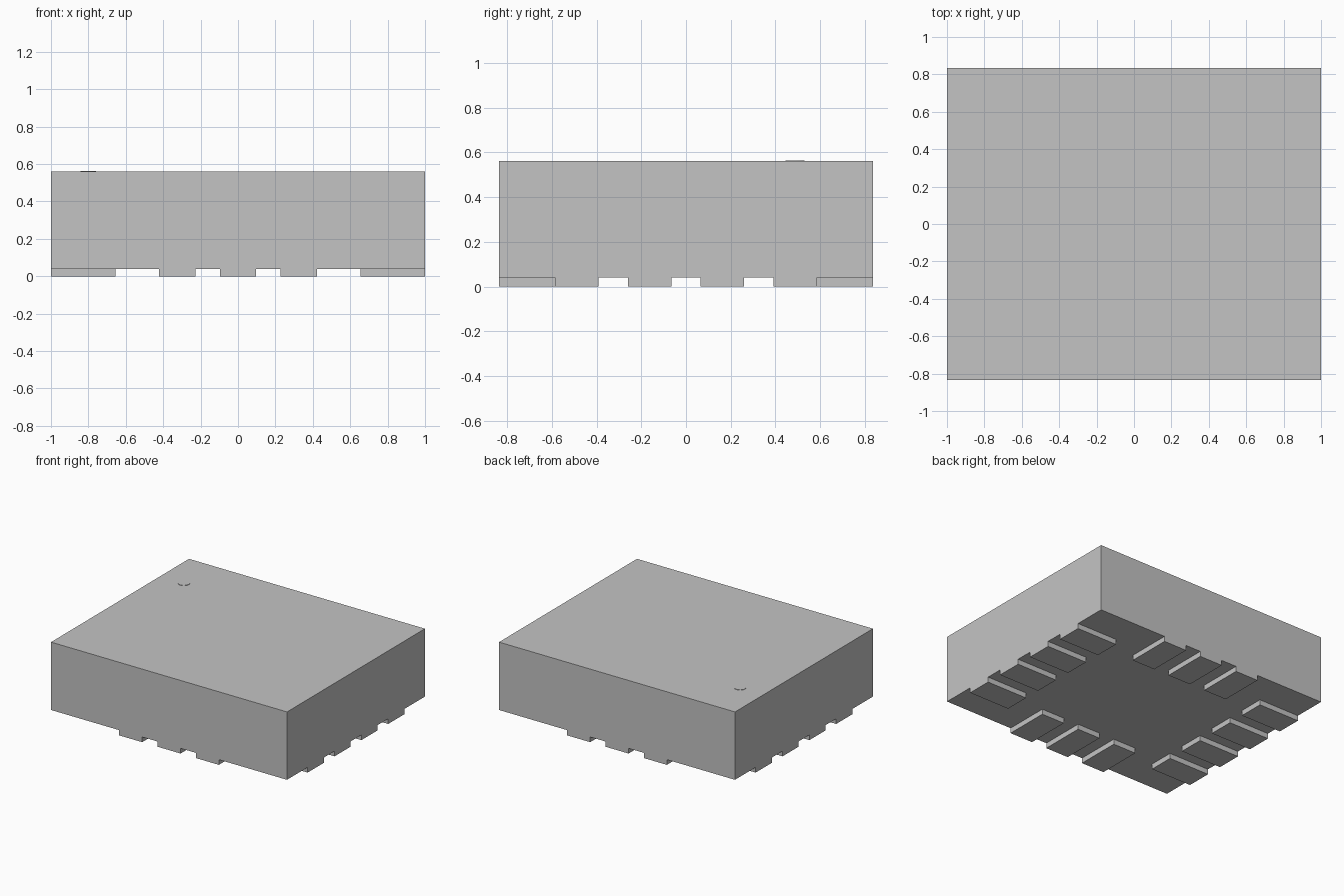
import bpy

cube = bpy.data.objects.get("Cube")
if cube:
    bpy.data.objects.remove(cube, do_unlink=True)

HALF_X, HALF_Y = 1.0, 0.835
BASE, TOP = 0.04, 0.56
PAD_W, PAD_L, PITCH = 0.195, 0.345, 0.325

grey = bpy.data.materials.new("plain grey")
grey.use_nodes = True
colour = (0.55, 0.55, 0.55, 1)
grey.diffuse_color = colour
grey.node_tree.nodes["Principled BSDF"].inputs["Base Color"].default_value = colour


def box(name, centre, size):
    bpy.ops.mesh.primitive_cube_add(size=1, location=centre)
    ob = bpy.context.object
    ob.name = name
    ob.scale = size
    bpy.ops.object.transform_apply(location=False, rotation=False, scale=True)
    ob.data.materials.append(grey)
    return ob


# Package body
box("body", (0, 0, (BASE + TOP) / 2), (2 * HALF_X, 2 * HALF_Y, TOP - BASE))

# Contact pads, flush with the body edges: three front and back, four each side
for side, front_name, side_name in ((-1, "front", "right"), (1, "back", "left")):
    for i in range(3):
        box(f"{front_name}_pad_{i + 1}",
            ((i - 1) * PITCH, side * (HALF_Y - PAD_L / 2), BASE / 2),
            (PAD_W, PAD_L, BASE))
    for i in range(4):
        box(f"{side_name}_pad_{i + 1}",
            (side * (HALF_X - PAD_L / 2), (i - 1.5) * PITCH, BASE / 2),
            (PAD_L, PAD_W, BASE))

# Thin round orientation dot on the top face
bpy.ops.mesh.primitive_cylinder_add(vertices=32, radius=0.042, depth=0.006,
                                    location=(-0.8, 1.5 * PITCH, TOP))
dot = bpy.context.object
dot.name = "orientation_dot"
dot.data.materials.append(grey)
bpy.ops.object.shade_smooth_by_angle()
